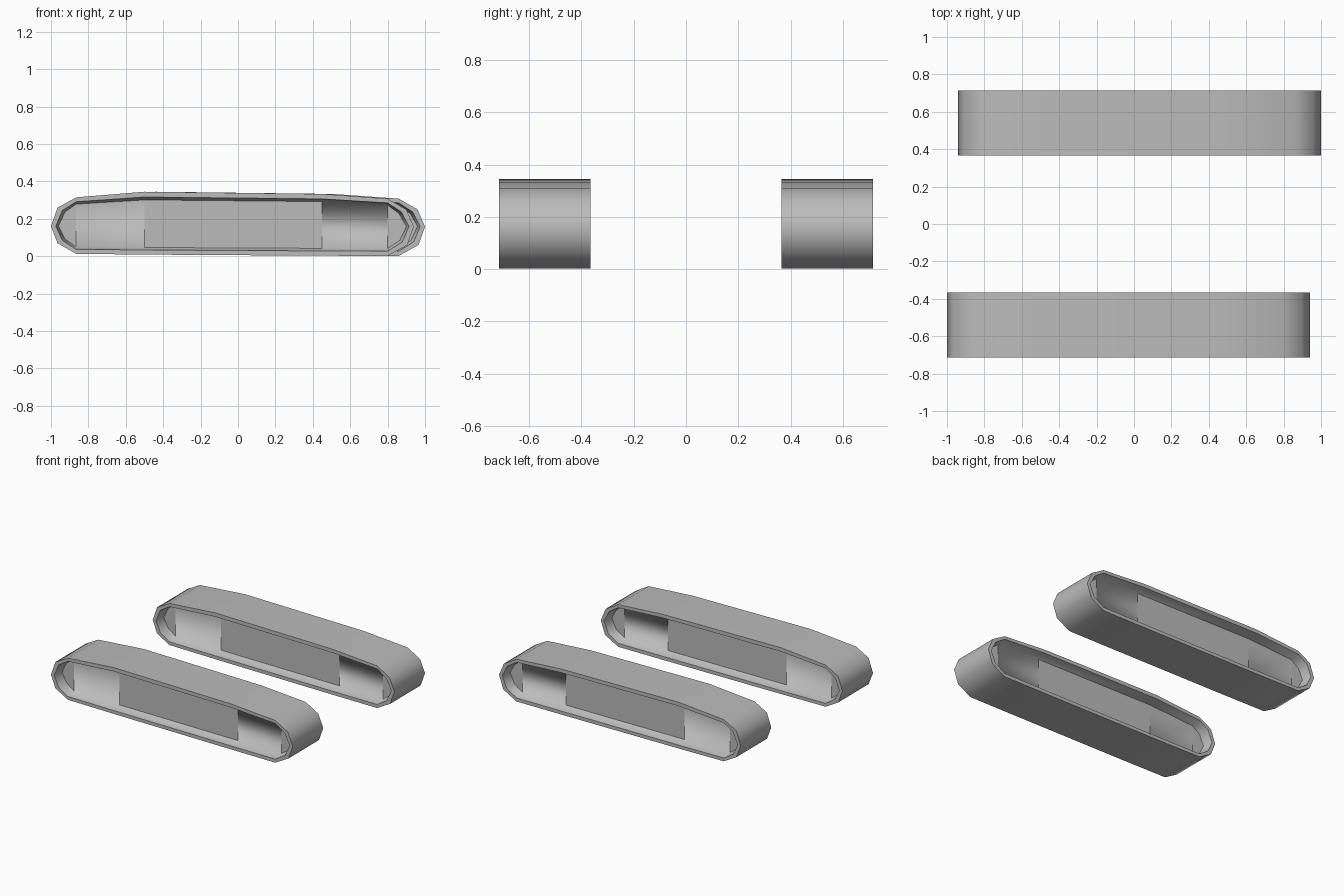
import bpy, bmesh

if "Cube" in bpy.data.objects:
    bpy.data.objects.remove(bpy.data.objects["Cube"])

grey = bpy.data.materials.new("track grey")
grey.use_nodes = True
COLOUR = (0.5, 0.5, 0.5, 1)
grey.diffuse_color = COLOUR
grey.node_tree.nodes["Principled BSDF"].inputs["Base Color"].default_value = COLOUR

# Side profile of the belt, clockwise from the rear tip
TOP = [(-.865, .315), (-.5, .345), (.45, .333), (.8, .308)]
BOTTOM = [(.8, .002), (.45, .003), (-.5, .009), (-.865, .013)]
PROFILE = ([(-1, .16), (-.965, .26)] + TOP + [(.9, .25), (.94, .158), (.905, .06)]
           + BOTTOM + [(-.965, .07)])
COUNT = len(PROFILE)
HALF_WIDTH, RECESS = .175, .07
RIM, PANEL = .026, .04          # inward offsets of the rim lip and of the web panel
MIDDLE_X, MIDDLE_Z = -.03, .165


def inset(amount):
    """Shrink the profile: ends move along x, the flanks move along z."""
    result = []
    for x, z in PROFILE:
        end = abs(x - MIDDLE_X) > .86
        scale_z = 1 - amount / .165
        new_x = x - amount * (1 if x > MIDDLE_X else -1) if end else x
        result.append((new_x, MIDDLE_Z + (z - MIDDLE_Z) * scale_z))
    return result


def build_track(name, shift_x, y):
    bm = bmesh.new()

    def ring(points, depth):
        return [bm.verts.new((px + shift_x, y + depth, pz)) for px, pz in points]

    def bridge(a, b, smooth):
        for i in range(COUNT):
            j = (i + 1) % COUNT
            bm.faces.new((a[i], a[j], b[j], b[i])).smooth = smooth

    outer = {}
    for side in (-1, 1):
        # Belt edge, flat rim and recess wall
        outer[side] = ring(PROFILE, side * HALF_WIDTH)
        lip = ring(inset(RIM), side * HALF_WIDTH)
        floor = ring(inset(PANEL), side * (HALF_WIDTH - RECESS))
        bridge(outer[side], lip, False)
        bridge(lip, floor, True)

        # Web panel: flat caps and centre, softly shaded bays between
        bm.faces.new([floor[i] for i in (13, 0, 1, 2, 12)])
        bm.faces.new([floor[i] for i in (5, 6, 7, 8, 9)])
        for i in range(2, 5):
            bay = bm.faces.new((floor[i], floor[i + 1], floor[13 - i], floor[14 - i]))
            bay.smooth = i != 3
        bm.edges.get((floor[2], floor[3])).smooth = False

    # Outer belt surface
    bridge(outer[-1], outer[1], True)
    for side in outer:
        for i in range(COUNT):
            bm.edges.get((outer[side][i], outer[side][(i + 1) % COUNT])).smooth = False

    bmesh.ops.recalc_face_normals(bm, faces=bm.faces)
    mesh = bpy.data.meshes.new(name)
    bm.to_mesh(mesh)
    bm.free()
    mesh.materials.append(grey)
    bpy.context.collection.objects.link(bpy.data.objects.new(name, mesh))


build_track("front_track", 0, -.54)
build_track("back_track", .06, .54)
